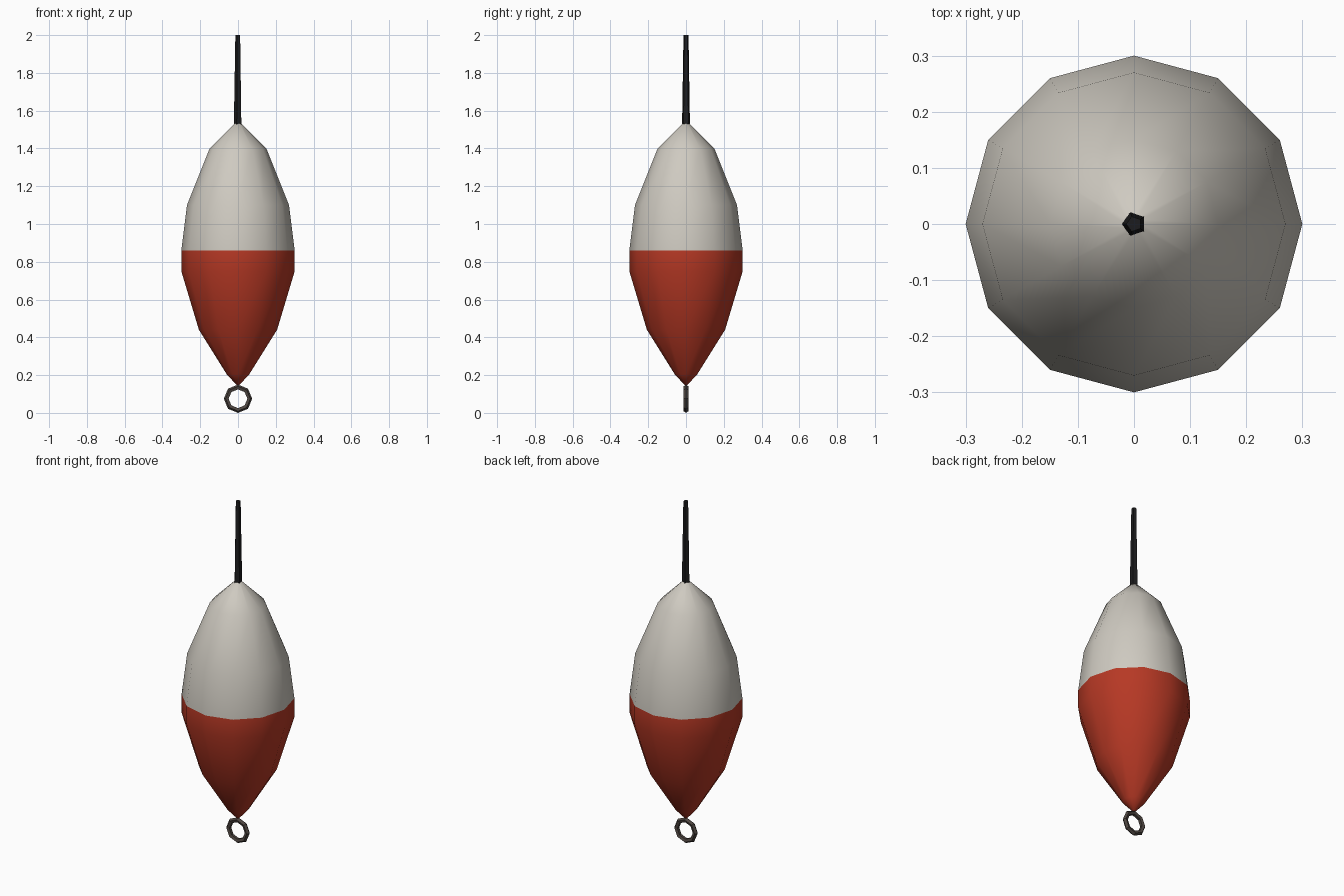
import bpy, bmesh, math
from mathutils import Vector

if "Cube" in bpy.data.objects:
    bpy.data.objects.remove(bpy.data.objects["Cube"])


def material(name, rgb):
    m = bpy.data.materials.new(name)
    m.diffuse_color = (*rgb, 1)
    m.use_nodes = True
    m.node_tree.nodes["Principled BSDF"].inputs["Base Color"].default_value = m.diffuse_color
    return m


white = material("off_white", (0.62, 0.59, 0.53))
red = material("red", (0.47, 0.04, 0.018))
black = material("black", (0.012, 0.012, 0.013))
metal = material("dark_metal", (0.075, 0.06, 0.052))


def finish(name, bm, mats, smooth):
    bmesh.ops.recalc_face_normals(bm, faces=bm.faces)
    me = bpy.data.meshes.new(name)
    bm.to_mesh(me)
    bm.free()
    for m in mats:
        me.materials.append(m)
    for p in me.polygons:
        p.use_smooth = smooth
    ob = bpy.data.objects.new(name, me)
    bpy.context.collection.objects.link(ob)
    return ob


def lathe(name, profile, sides, start, mats, smooth):
    """Stack of polygon rings (radius, z), capped at both ends."""
    bm = bmesh.new()
    rings = []
    for r, z in profile:
        rings.append([bm.verts.new((r * math.cos(start + math.tau * i / sides),
                                    r * math.sin(start + math.tau * i / sides), z))
                      for i in range(sides)])
    for a, b in zip(rings, rings[1:]):
        for i in range(sides):
            j = (i + 1) % sides
            bm.faces.new((a[i], a[j], b[j], b[i]))
    bm.faces.new(rings[0][::-1])
    bm.faces.new(rings[-1])
    return finish(name, bm, mats, smooth)


# Float body: red below the waterline, white above
body = lathe("float_body",
             [(0.008, 0.148), (0.06, 0.205), (0.207, 0.44), (0.30, 0.75), (0.30, 0.86),
              (0.27, 1.10), (0.15, 1.40), (0.015, 1.535)],
             12, 0, [white, red], True)
for p in body.data.polygons:
    p.material_index = 1 if p.center.z < 0.86 else 0

# Thin tapered antenna
lathe("antenna", [(0.022, 1.52), (0.014, 2.0)], 5, math.pi, [black], False)

# Line eyelet at the bottom
bm = bmesh.new()
N, M, R, r = 8, 5, 0.061, 0.014
grid = []
for i in range(N):
    a = math.tau * i / N
    grid.append([bm.verts.new(((R + r * math.cos(math.tau * k / M)) * math.cos(a),
                               r * math.sin(math.tau * k / M),
                               0.075 + (R + r * math.cos(math.tau * k / M)) * math.sin(a)))
                 for k in range(M)])
for i in range(N):
    for k in range(M):
        i2, k2 = (i + 1) % N, (k + 1) % M
        bm.faces.new((grid[i][k], grid[i2][k], grid[i2][k2], grid[i][k2]))
finish("eyelet", bm, [metal], False)
